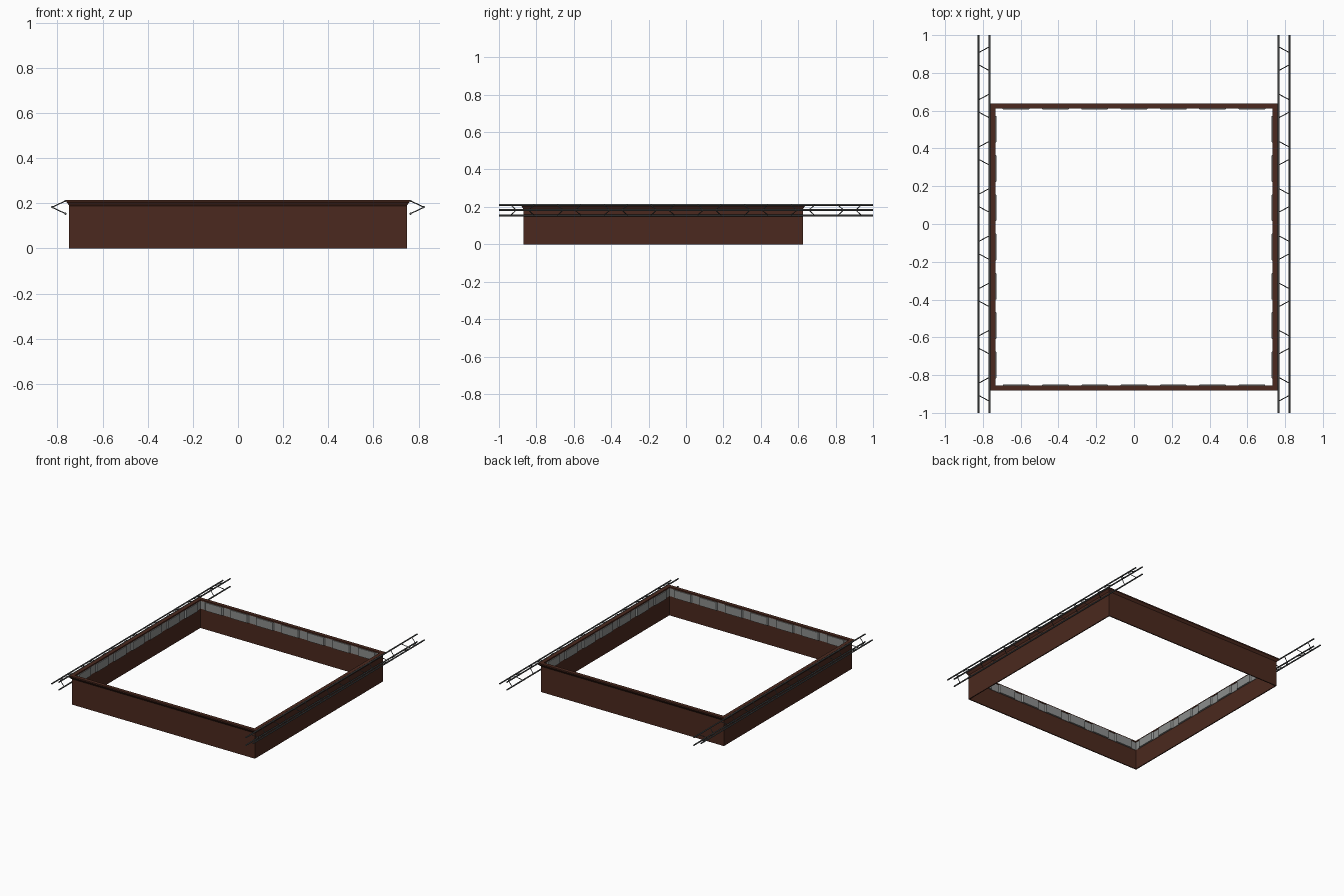
import bpy
import bmesh
import math
from mathutils import Vector

cube = bpy.data.objects.get("Cube")
if cube:
    bpy.data.objects.remove(cube)

CY = -0.122         # y centre of the square frame
HALF = 0.7475       # half width of the frame


def material(name, rgb):
    m = bpy.data.materials.new(name)
    m.use_nodes = True
    m.diffuse_color = (*rgb, 1)
    m.node_tree.nodes["Principled BSDF"].inputs["Base Color"].default_value = (*rgb, 1)
    return m


BROWN = material("dark brown wood", (0.07, 0.022, 0.013))
GREY = material("grey fabric", (0.26, 0.27, 0.265))
STEEL = material("dark steel", (0.09, 0.096, 0.096))


def finish(name, bm, mat, smooth=False):
    bmesh.ops.recalc_face_normals(bm, faces=bm.faces)
    for f in bm.faces:
        f.smooth = smooth and len(f.verts) == 4
    mesh = bpy.data.meshes.new(name)
    bm.to_mesh(mesh)
    bm.free()
    mesh.materials.append(mat)
    ob = bpy.data.objects.new(name, mesh)
    bpy.context.collection.objects.link(ob)


def loft(name, loops, mat):
    """Skin a list of matching closed loops, and join the last to the first."""
    bm = bmesh.new()
    rings = [[bm.verts.new(p) for p in loop] for loop in loops]
    n = len(rings[0])
    for k, a in enumerate(rings):
        b = rings[(k + 1) % len(rings)]
        for i in range(n):
            j = (i + 1) % n
            bm.faces.new((a[i], a[j], b[j], b[i]))
    finish(name, bm, mat)


def square_moulding(name, profile, mat):
    corners = ((-1, -1), (1, -1), (1, 1), (-1, 1))
    loft(name, [[(sx * r, CY + sy * r, z) for sx, sy in corners] for r, z in profile], mat)


def rod(bm, a, b, radius, sides):
    a, b = Vector(a), Vector(b)
    d = b - a
    ret = bmesh.ops.create_cone(bm, cap_ends=True, segments=sides, radius1=radius,
                                radius2=radius, depth=d.length)
    turn = d.to_track_quat('Z', 'Y').to_matrix()
    for v in ret["verts"]:
        v.co = turn @ v.co + (a + b) / 2


# Fascia walls and the flared cornice on top
square_moulding("fascia_walls", [(HALF, 0), (HALF, 0.2), (0.74, 0.2), (0.74, 0)], BROWN)
square_moulding("cornice", [(HALF, 0.189), (0.7595, 0.206), (0.7595, 0.215),
                            (0.733, 0.215), (0.733, 0.205), (HALF, 0.205)], BROWN)

# Inner valance: each side carries seven shallow raised panels
PITCH = 0.208
plan = [(-0.736, 0.736)]
for k in range(-3, 4):
    plan += [(k * PITCH + dx, r) for dx, r in
             ((-0.074, 0.736), (-0.067, 0.727), (0.067, 0.727), (0.074, 0.736))]


def valance_loop(z, back=False):
    pts = []
    for q in range(4):
        c, s = round(math.cos(q * math.pi / 2)), round(math.sin(q * math.pi / 2))
        for u, r in plan:
            w = -(0.739 if back else r)
            pts.append((u * c - w * s, CY + u * s + w * c, z))
    return pts


loft("inner_valance", [valance_loop(0.145), valance_loop(0.205),
                       valance_loop(0.205, True), valance_loop(0.145, True)], GREY)

# Triangular side trusses: three chords tied by pairs of slanted braces
for side, label in ((1, "left"), (-1, "right")):
    top, outer, low = ((side * x, z) for x, z in ((0.764, 0.211), (0.823, 0.183), (0.764, 0.154)))
    bm = bmesh.new()
    for x, z in (top, outer, low):
        rod(bm, (x, -1, z), (x, 1, z), 0.005, 16)
    finish(label + "_truss_chords", bm, STEEL, smooth=True)
    bm = bmesh.new()
    for k in range(8):
        y = -0.875 + k * 0.25
        for e in (-1, 1):
            for x, z in (top, low):
                rod(bm, (x, y + e * 0.064, z), (outer[0], y + e * 0.032, outer[1]), 0.0025, 12)
    finish(label + "_truss_braces", bm, STEEL, smooth=True)
